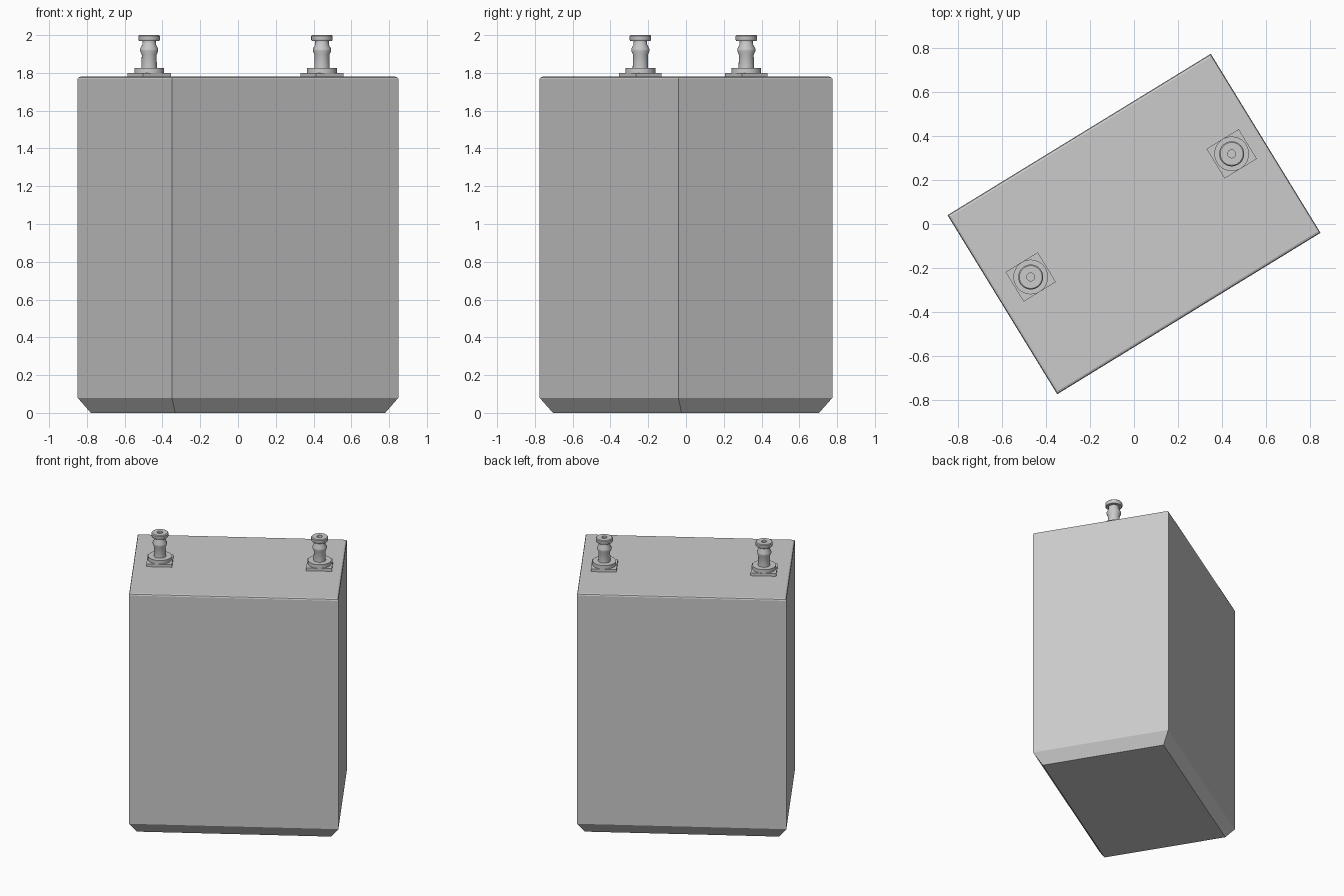
import bpy, bmesh, math
from mathutils import Matrix

if "Cube" in bpy.data.objects:
    bpy.data.objects.remove(bpy.data.objects["Cube"])

ROT = Matrix.Rotation(math.radians(31.5), 4, 'Z')


def make_object(name, bm, matrix):
    bmesh.ops.recalc_face_normals(bm, faces=bm.faces[:])
    mesh = bpy.data.meshes.new(name)
    bm.to_mesh(mesh)
    bm.free()
    obj = bpy.data.objects.new(name, mesh)
    bpy.context.collection.objects.link(obj)
    obj.matrix_world = matrix
    return obj


def block(name, levels, matrix):
    """Stack of rectangles (half x, half y, z), capped at both ends."""
    bm = bmesh.new()
    rings = [[bm.verts.new((sx * hx, sy * hy, z))
              for sx, sy in ((-1, -1), (1, -1), (1, 1), (-1, 1))]
             for hx, hy, z in levels]
    for a, b in zip(rings, rings[1:]):
        for i in range(4):
            j = (i + 1) % 4
            bm.faces.new((a[i], a[j], b[j], b[i]))
    bm.faces.new(rings[0][::-1])
    bm.faces.new(rings[-1])
    return make_object(name, bm, matrix)


def lathe(name, profile, matrix, n=32):
    """Revolved (radius, z) profile, capped at both ends."""
    bm = bmesh.new()
    rings = [[bm.verts.new((r * math.cos(2 * math.pi * i / n),
                            r * math.sin(2 * math.pi * i / n), z))
              for i in range(n)] for r, z in profile]
    for a, b in zip(rings, rings[1:]):
        for i in range(n):
            j = (i + 1) % n
            bm.faces.new((a[i], a[j], b[j], b[i]))
    bm.faces.new(rings[0][::-1])
    bm.faces.new(rings[-1])
    obj = make_object(name, bm, matrix)
    bpy.ops.object.select_all(action='DESELECT')
    obj.select_set(True)
    bpy.context.view_layer.objects.active = obj
    bpy.ops.object.shade_smooth_by_angle(angle=math.radians(35))
    return obj


# Case: chamfered base, softly rounded top rim
HX, HY, TOP = 0.703, 0.478, 1.78
block("case", [(HX - 0.051, HY - 0.051, 0), (HX, HY, 0.08),
               (HX, HY, TOP - 0.012), (HX - 0.0035, HY - 0.0035, TOP - 0.0035),
               (HX - 0.012, HY - 0.012, TOP)], ROT)

# Terminals: square washer plate plus turned post with a recessed tip
POST = [(0.079, 1.80), (0.079, 1.827), (0.041, 1.827), (0.039, 1.895),
        (0.048, 1.915), (0.048, 1.928), (0.036, 1.95), (0.036, 1.968),
        (0.054, 1.970), (0.057, 1.975), (0.057, 1.995), (0.052, 2.0),
        (0.018, 2.0), (0.018, 1.985)]
for side, u in (("left", -0.527), ("right", 0.546)):
    place = ROT @ Matrix.Translation((u, 0.04, 0))
    block(side + "_terminal_plate",
          [(0.086, 0.079, 1.775), (0.086, 0.079, 1.80)], place)
    lathe(side + "_terminal_post", POST, place)
